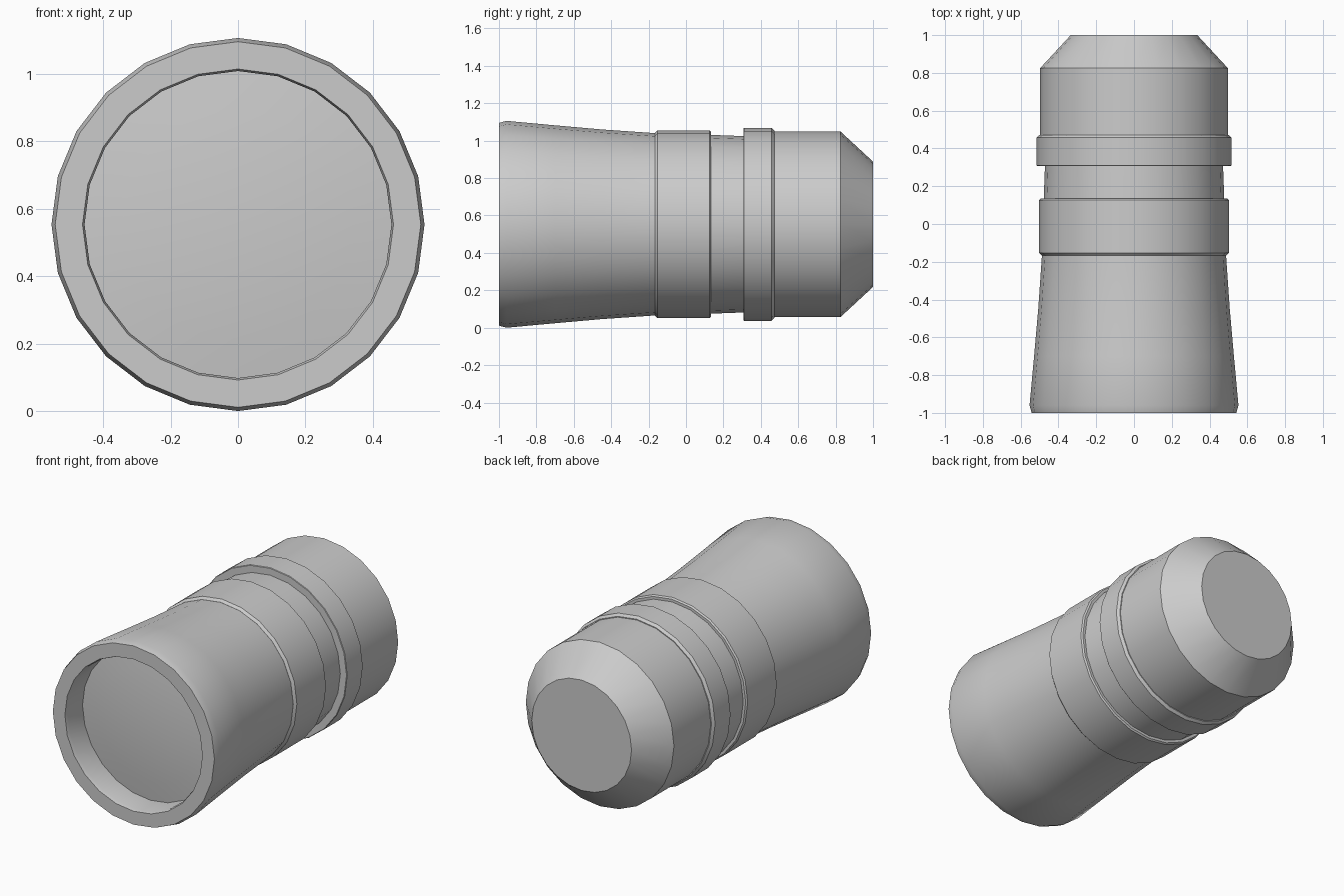
import bpy
import bmesh
import math

old = bpy.data.objects.get("Cube")
if old:
    bpy.data.objects.remove(old, do_unlink=True)

SIDES = 24
AXIS_Z = 0.553

grey = bpy.data.materials.new("plain_grey")
grey.use_nodes = True
colour = (0.6, 0.6, 0.6, 1)
grey.diffuse_color = colour
grey.node_tree.nodes["Principled BSDF"].inputs["Base Color"].default_value = colour


def lathe(name, profile, closed=False):
    """Turn (y, radius) points around the long axis; radius 0 makes a pole."""
    bm = bmesh.new()
    rings = []
    for y, r in profile:
        if r == 0:
            rings.append([bm.verts.new((0, y, AXIS_Z))] * SIDES)
        else:
            angles = [math.tau * i / SIDES for i in range(SIDES)]
            rings.append([bm.verts.new((r * math.sin(a), y, AXIS_Z + r * math.cos(a)))
                          for a in angles])
    pairs = list(zip(rings, rings[1:]))
    if closed:
        pairs.append((rings[-1], rings[0]))
    for a, b in pairs:
        for i in range(SIDES):
            j = (i + 1) % SIDES
            corners = list(dict.fromkeys((a[i], a[j], b[j], b[i])))
            bm.faces.new(corners)
    # Flat end cap wherever an open profile stops short of the axis
    if not closed:
        for ring, (y, r) in ((rings[0], profile[0]), (rings[-1], profile[-1])):
            if r > 0:
                bm.faces.new(ring)
    bmesh.ops.recalc_face_normals(bm, faces=bm.faces)
    mesh = bpy.data.meshes.new(name)
    bm.to_mesh(mesh)
    bm.free()
    mesh.materials.append(grey)
    obj = bpy.data.objects.new(name, mesh)
    bpy.context.collection.objects.link(obj)
    bpy.ops.object.select_all(action='DESELECT')
    obj.select_set(True)
    bpy.context.view_layer.objects.active = obj
    bpy.ops.object.shade_smooth_by_angle(angle=math.radians(30))
    return obj


# Flared hood with a recessed mouth, narrowing into the barrel
lathe("hood_and_barrel", [
    (0.4, 0.0), (0.4, 0.468), (0.13, 0.478), (-0.16, 0.487), (-0.45, 0.507),
    (-0.70, 0.529), (-0.96, 0.553), (-1.0, 0.542), (-1.0, 0.461),
    (-0.98, 0.455), (-0.83, 0.455), (-0.83, 0.0)])

# Gently domed front glass inside the mouth
dome = [(-0.84 - 0.03 * (1 - t * t), 0.455 * t) for t in (0, 0.25, 0.5, 0.75, 1)]
lathe("front_glass", dome + [(-0.82, 0.455), (-0.82, 0.0)])


def grip_ring(name, start, end, radius, inner, bevel_front, bevel_back):
    lathe(name, [(start, inner), (start, radius - bevel_front),
                 (start + bevel_front, radius), (end - bevel_back, radius),
                 (end, radius - bevel_back), (end, inner)], closed=True)


# Two raised rings around the barrel
grip_ring("focus_ring", -0.167, 0.134, 0.502, 0.45, 0.014, 0.008)
grip_ring("zoom_ring", 0.307, 0.472, 0.516, 0.45, 0.003, 0.014)

# Rear body with tapered end
lathe("rear_body", [(0.45, 0.0), (0.45, 0.497), (0.825, 0.497),
                    (1.0, 0.335), (1.0, 0.0)])
